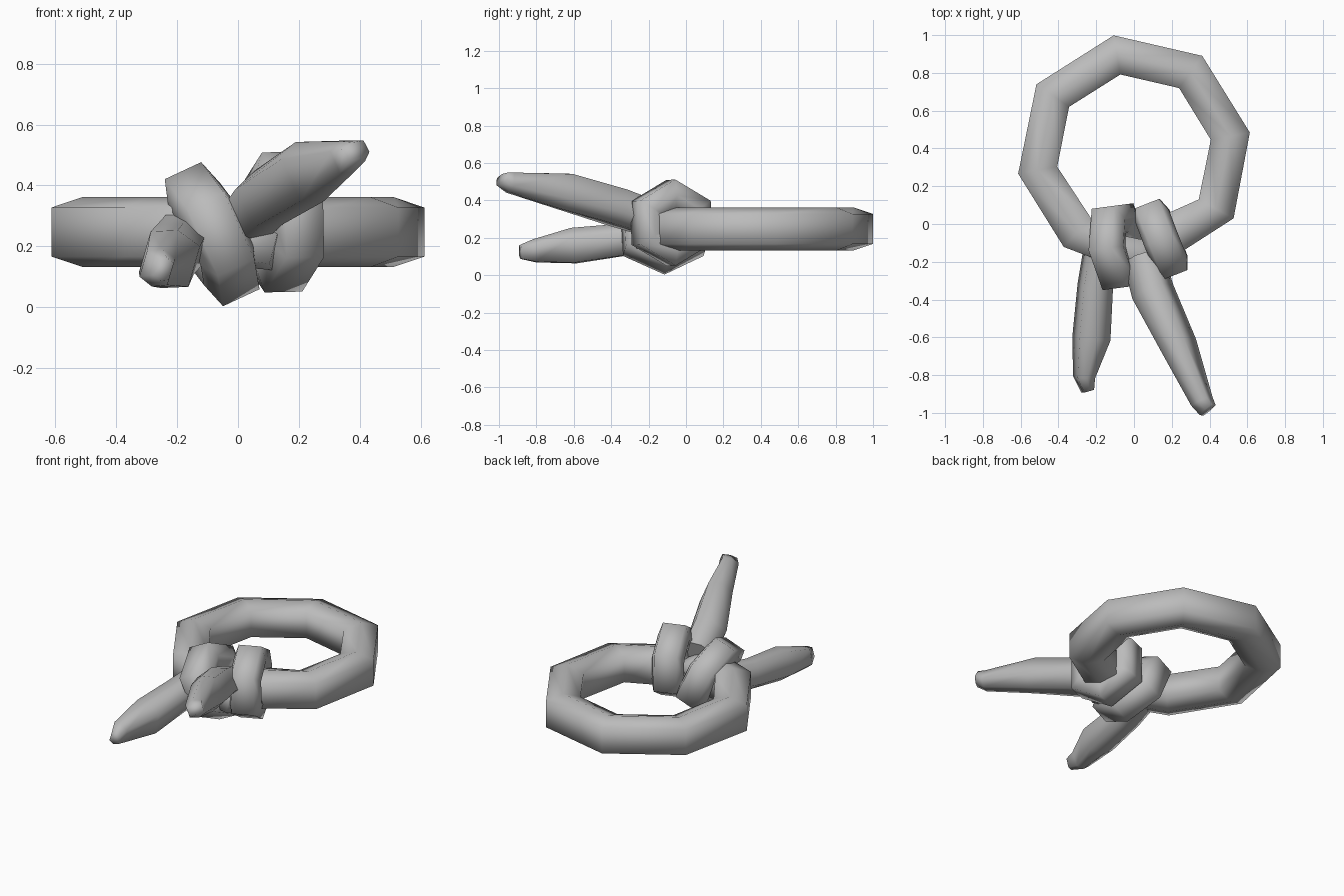
import bpy, bmesh, math
from mathutils import Vector

old = bpy.data.objects.get("Cube")
if old:
    bpy.data.objects.remove(old)

grey = bpy.data.materials.new("rope_grey")
grey.use_nodes = True
grey.diffuse_color = (0.5, 0.5, 0.5, 1)
grey.node_tree.nodes["Principled BSDF"].inputs["Base Color"].default_value = (0.5, 0.5, 0.5, 1)

# Boxy six-sided rope section as (across, up) factors
SECTION = [(1, 0.7), (0, 1), (-1, 0.7), (-1, -0.7), (0, -1), (1, -0.7)]


def strand(name, points, sizes, up, closed=False):
    """Sweep the section along a path; sizes are (half width, half height)."""
    pts = [Vector(p) for p in points]
    n = len(pts)
    bm = bmesh.new()
    rings = []
    for i, p in enumerate(pts):
        ahead = pts[(i + 1) % n] if closed or i < n - 1 else p
        behind = pts[i - 1] if closed or i > 0 else p
        tangent = (ahead - behind).normalized()
        across = tangent.cross(Vector(up)).normalized()
        rise = across.cross(tangent)
        w, h = sizes[i]
        rings.append([bm.verts.new(p + across * a * w + rise * b * h) for a, b in SECTION])
    k = len(SECTION)
    for i in range(n if closed else n - 1):
        a, b = rings[i], rings[(i + 1) % n]
        for j in range(k):
            bm.faces.new((a[j], a[(j + 1) % k], b[(j + 1) % k], b[j]))
    if not closed:
        bm.faces.new(rings[0])
        bm.faces.new(rings[-1])
    bmesh.ops.recalc_face_normals(bm, faces=bm.faces)
    mesh = bpy.data.meshes.new(name)
    bm.to_mesh(mesh)
    bm.free()
    mesh.materials.append(grey)
    obj = bpy.data.objects.new(name, mesh)
    bpy.context.collection.objects.link(obj)
    bpy.ops.object.select_all(action="DESELECT")
    obj.select_set(True)
    bpy.context.view_layer.objects.active = obj
    bpy.ops.object.shade_smooth_by_angle(angle=math.radians(85))


def wrap(name, centre, axis, height, depth, thick, width):
    """Closed six-cornered turn of rope around an axis."""
    axis = Vector(axis).normalized()
    side = axis.cross(Vector((0, 0, 1))).normalized()
    top = side.cross(axis)
    turns = [math.radians(60 * i) for i in range(6)]
    path = [Vector(centre) + top * height * math.cos(t) + side * depth * math.sin(t) for t in turns]
    strand(name, path, [(thick, width)] * 6, axis, closed=True)


# Large open loop, with both ends running into the knot
loop = [(0.1, -0.12), (0.24, -0.03), (0.435, 0.08), (0.51, 0.465), (0.30, 0.805), (-0.09, 0.895),
        (-0.43, 0.68), (-0.51, 0.285), (-0.30, -0.045), (-0.08, -0.12)]
strand("rope_loop", [(x, y, 0.247) for x, y in loop], [(0.105, 0.115)] * len(loop), (0, 0, 1))

# Knot: two tilted turns and the strand bridging them
wrap("knot_left_turn", (-0.085, -0.12, 0.24), (0.9, 0.12, 0.42), 0.14, 0.165, 0.09, 0.095)
wrap("knot_right_turn", (0.145, -0.08, 0.28), (0.92, 0.36, 0.02), 0.145, 0.15, 0.085, 0.095)
strand("knot_core", [(-0.12, -0.14, 0.24), (0.02, -0.17, 0.22), (0.13, -0.19, 0.19)],
       [(0.09, 0.09), (0.09, 0.09), (0.08, 0.07)], (0, 0, 1))

# Loose ends
strand("upper_tail", [(0.05, -0.18, 0.3), (0.10, -0.36, 0.36), (0.235, -0.64, 0.445),
                      (0.36, -0.94, 0.495), (0.39, -0.985, 0.515)],
       [(0.09, 0.09), (0.095, 0.1), (0.075, 0.108), (0.05, 0.055), (0.045, 0.03)], (-0.45, 0, 1))
strand("lower_tail", [(-0.17, -0.12, 0.23), (-0.205, -0.33, 0.19), (-0.225, -0.6, 0.158),
                      (-0.265, -0.81, 0.13), (-0.245, -0.885, 0.125)],
       [(0.08, 0.09), (0.08, 0.09), (0.085, 0.1), (0.048, 0.065), (0.028, 0.04)], (0.3, 0, 1))
